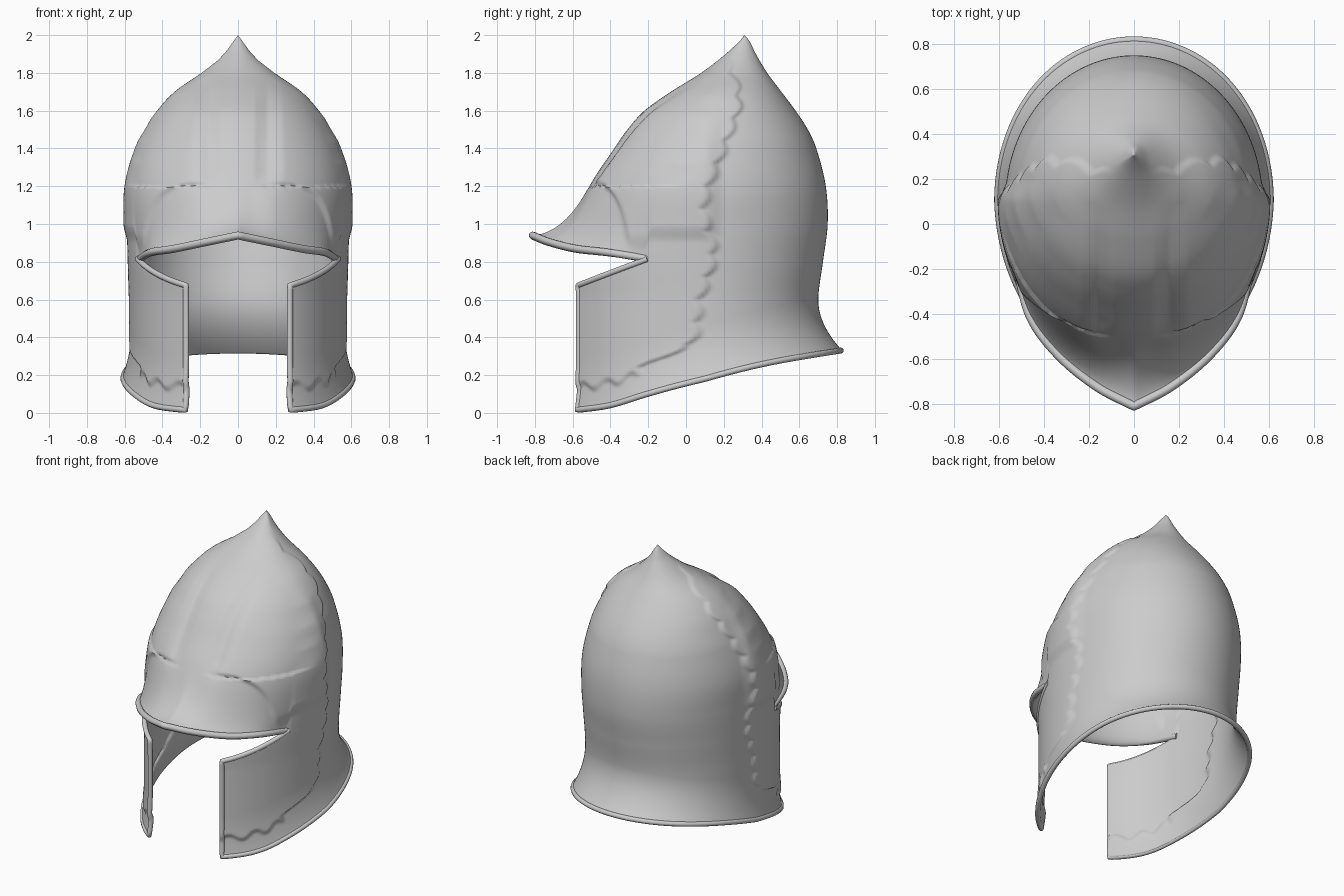
import bpy, bmesh
from math import sin, cos, pi, acos, sqrt
from mathutils import Vector

if "Cube" in bpy.data.objects:
    bpy.data.objects.remove(bpy.data.objects["Cube"], do_unlink=True)

steel = bpy.data.materials.new("plain_steel_grey")
steel.use_nodes = True
GREY = (0.6, 0.6, 0.6, 1)
steel.diffuse_color = GREY
steel.node_tree.nodes["Principled BSDF"].inputs["Base Color"].default_value = GREY

# Height, front y, back y and half width of the skull, from tip to neck
PROFILE = [
    (2, .31, .31, 0), (1.97, .285, .335, .022), (1.9, .21, .37, .075), (1.8, .08, .43, .18),
    (1.7, -.08, .505, .32), (1.6, -.22, .58, .412), (1.5, -.31, .645, .47),
    (1.4, -.38, .69, .515), (1.2, -.51, .74, .567), (1, -.58, .75, .572),
    (.8, -.65, .725, .568), (.6, -.65, .7, .563), (0, -.65, .7, .563)]
# Half of the brim edge, from its point to its end beside the temple
BRIM = [(0, 0, -.82, .94), (.25, .17, -.73, .905), (.5, .34, -.59, .87),
        (.75, .465, -.42, .85), (1, .525, -.2, .815)]
# Bottom rim height along y, and the scalloped plume edge along z
RIM = [(-.58, .015), (-.4, .04), (-.2, .1), (0, .155), (.4, .25), (.83, .33)]
PLUME = [(0, -.3), (.25, -.22), (.36, .02), (.6, .08), (.85, .15), (1.1, .1),
         (1.4, .2), (1.65, .28), (1.88, .22), (2, .2)]
BROW_END = 1.16      # angle from the front where the brim meets the cheek
CHEEK_EDGE = .5      # angle of the vertical cheek edge
JOINT = .815         # height where skull and neck meet


def clamp(v):
    return max(0, min(1, v))


def step(a, b, v):
    t = clamp((v - a) / (b - a))
    return t * t * (3 - 2 * t)


def spline(rows, key):
    """Smooth interpolation through rows sorted by their first entry."""
    rows = sorted(rows)
    key = max(rows[0][0], min(rows[-1][0], key))
    i = next(k for k in range(len(rows) - 1) if key <= rows[k + 1][0])
    a, b = rows[i], rows[i + 1]
    p, q = rows[max(i - 1, 0)], rows[min(i + 2, len(rows) - 1)]
    d = b[0] - a[0]
    t = (key - a[0]) / d
    out = []
    for c in range(1, len(a)):
        m = (b[c] - p[c]) / (b[0] - p[0]) * d
        n = (q[c] - a[c]) / (q[0] - a[0]) * d
        out.append(a[c] + m * t + (3 * (b[c] - a[c]) - 2 * m - n) * t ** 2
                   + (m + n - 2 * (b[c] - a[c])) * t ** 3)
    return out


def rim_z(phi):
    c = cos(phi)
    return spline(RIM, .1 - c * (.77 if c > 0 else .73))[0]


def relief(p, z, h):
    """Plume scallops, brow arch and forehead grooves as shallow relief."""
    x = abs(p.x)
    edge = spline(PLUME, z)[0] + .035 * abs(sin(z * pi / .12))
    away = step(.06, .2, x)
    plume = .016 * step(0, .035, edge - p.y) * step(.1, .14, h + .02 * sin(p.y * 50)) * away
    if z > 1.2:
        plume *= 1 - .8 * step(.1, .3, edge - p.y)
    arch = sqrt(((p.y + .46) / .19) ** 2 + ((z - .84) / .37) ** 2)
    brow = .018 * step(.96, 1.06, arch) * step(.1, .2, x) * step(.2, .1, p.y) * step(.9, 1, z)
    groove = 0
    if p.y < .1:
        groove = -.022 * max(0, 1 - abs(x - .16) / .07) * step(1.15, 1.3, z) * step(1.8, 1.6, z)
    return plume + brow * step(1.8, 1.3, z) + groove


def shell_point(phi, z):
    front, back, width = spline(PROFILE, z)
    c, s = cos(phi), sin(phi)
    mid = .1 + .21 * clamp((z - 1.2) / .8) ** 1.5
    p = Vector((width * s, mid - c * (mid - front if c > 0 else back - mid), z))
    h = z - rim_z(phi)
    flare = (.05 + .08 * max(0, -c) ** 2 - .03 * max(0, c)) * clamp(1 - h / .28) ** 2
    push = flare + relief(p, z, h) * step(2, 1.85, z)
    return p + Vector((s, -c, 0)) * push


def brim_point(phi):
    x, y, z = spline(BRIM, min(1, abs(phi) / BROW_END))
    return Vector((x if phi > 0 else -x, y, z))


def skull_point(phi, t):
    if abs(phi) >= BROW_END - 1e-6:
        return shell_point(phi, 2 + (JOINT - 2) * t)
    tip = brim_point(phi)
    z = 2 + (tip.z - 2) * t
    return shell_point(phi, z).lerp(tip, clamp((1.25 - z) / (1.25 - tip.z)) ** 2.5)


def neck_top(phi):
    """Upper edge of the neck and cheeks, sloping down to the cheek corner."""
    a = clamp((cos(phi) - cos(BROW_END)) / (cos(CHEEK_EDGE) - cos(BROW_END)))
    return JOINT - .14 * a


def neck_point(phi, t):
    top = neck_top(phi)
    return shell_point(phi, top + (rim_z(phi) - top) * t)


def span(a, b, n):
    return [a + (b - a) * i / n for i in range(n + 1)]


def add_grid(bm, angles, rows, func):
    grid = [[bm.verts.new(func(a, t)) for t in span(0, 1, rows)] for a in angles]
    for left, right in zip(grid, grid[1:]):
        for i in range(rows):
            bm.faces.new((left[i], left[i + 1], right[i + 1], right[i]))


def smooth(obj):
    obj.data.materials.append(steel)
    bpy.ops.object.select_all(action='DESELECT')
    obj.select_set(True)
    bpy.context.view_layer.objects.active = obj


def rolled_edge(name, points, radius, closed=False):
    curve = bpy.data.curves.new(name, 'CURVE')
    curve.dimensions = '3D'
    curve.bevel_depth = radius
    curve.bevel_resolution = 3
    curve.use_fill_caps = True
    line = curve.splines.new('POLY')
    line.points.add(len(points) - 1)
    for slot, p in zip(line.points, points):
        slot.co = (*p, 1)
    line.use_smooth = True
    obj = bpy.data.objects.new(name, curve)
    bpy.context.collection.objects.link(obj)
    curve.materials.append(steel)


# Helmet shell: skull with brim above, neck and cheek guards below
bm = bmesh.new()
around = span(BROW_END, 2 * pi - BROW_END, 150)
brow = span(-BROW_END, BROW_END, 90)
add_grid(bm, brow, 130, skull_point)
add_grid(bm, [a if a < pi else a - 2 * pi for a in around], 130, skull_point)
cheek = span(CHEEK_EDGE, BROW_END, 30)
lower = cheek + around[1:-1] + [2 * pi - a for a in reversed(cheek)]
add_grid(bm, lower, 80, neck_point)
bmesh.ops.remove_doubles(bm, verts=bm.verts, dist=.0004)
mesh = bpy.data.meshes.new("helmet_shell")
bm.to_mesh(mesh)
bm.free()
shell = bpy.data.objects.new("helmet_shell", mesh)
bpy.context.collection.objects.link(shell)
smooth(shell)
bpy.ops.object.shade_smooth_by_angle(angle=1)
solid = shell.modifiers.new("plate_thickness", 'SOLIDIFY')
solid.thickness = .022
solid.offset = -1

# Rolled edges along the brim, the cheek guards and the neck
inset = Vector((.99, .99, 1))
rolled_edge("brim_edge", [brim_point(a) * inset for a in brow], .02)
slope = [neck_point(a, 0) * inset for a in reversed(cheek)]
upright = [neck_point(CHEEK_EDGE, t) * inset for t in span(0, 1, 30)][1:]
bottom = [neck_point(a, 1) * inset for a in lower]
flip = Vector((-1, 1, 1))
half = slope + upright
rolled_edge("cheek_and_neck_edge",
            half + bottom[1:-1] + [p * flip for p in reversed(half)], .016)
